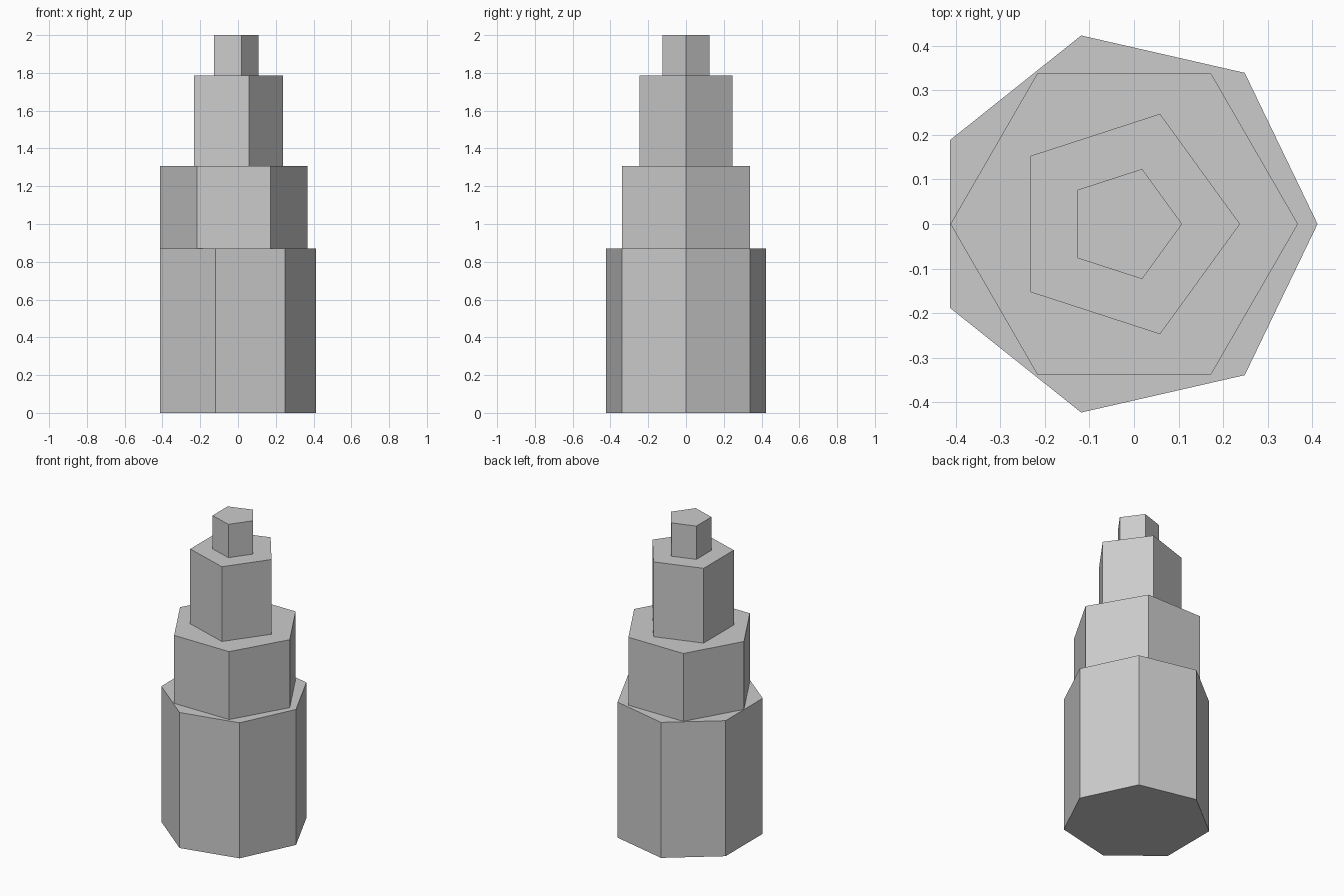
import bpy
import math

cube = bpy.data.objects.get("Cube")
if cube:
    bpy.data.objects.remove(cube, do_unlink=True)

# Single plain grey
grey = bpy.data.materials.new("light_grey")
grey.use_nodes = True
colour = (0.6, 0.6, 0.6, 1.0)
grey.diffuse_color = colour
grey.node_tree.nodes["Principled BSDF"].inputs["Base Color"].default_value = colour

AXIS_X = -0.022


def add_tier(name, sides, radius, bottom, top):
    """Upright flat-sided prism with one corner pointing to +x."""
    bpy.ops.mesh.primitive_cylinder_add(
        vertices=sides, radius=radius, depth=top - bottom,
        location=(AXIS_X, 0, (bottom + top) / 2))
    tier = bpy.context.object
    tier.name = name
    # Turn the first corner from +y to +x
    tier.rotation_euler.z = -math.pi / 2
    tier.data.materials.append(grey)


# Stacked tiers, from the ground up
add_tier("base_tier", 7, 0.434, 0.0, 0.87)
add_tier("lower_tier", 6, 0.39, 0.87, 1.306)
add_tier("upper_tier", 5, 0.26, 1.306, 1.786)
add_tier("top_tier", 5, 0.13, 1.786, 2.0)
